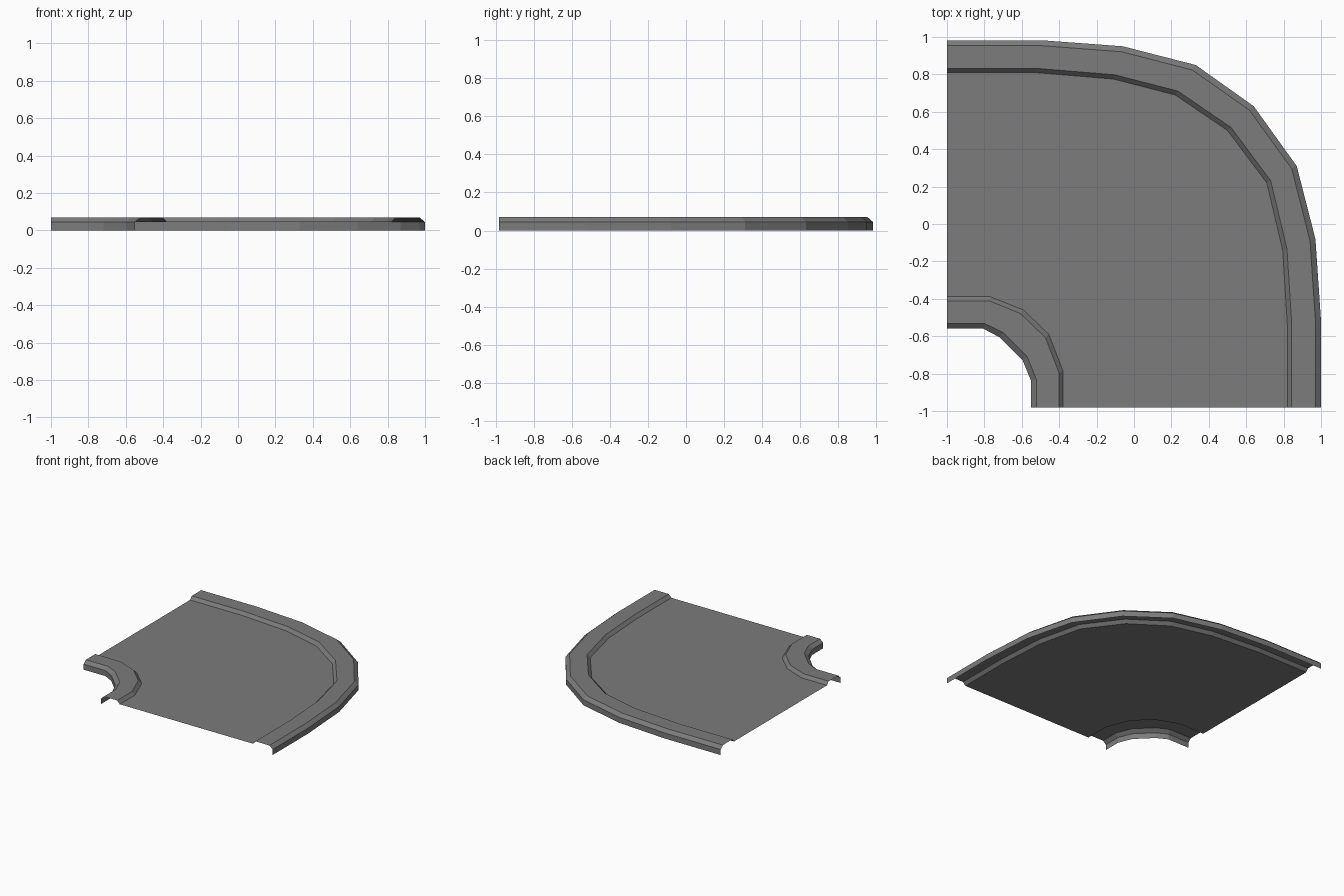
import bpy
import bmesh

if "Cube" in bpy.data.objects:
    bpy.data.objects.remove(bpy.data.objects["Cube"])

# Single flat grey for the whole tile
grey = bpy.data.materials.new("asphalt_grey")
grey.diffuse_color = (0.2, 0.2, 0.2, 1)
grey.use_nodes = True
grey.node_tree.nodes["Principled BSDF"].inputs["Base Color"].default_value = grey.diffuse_color

WALL_Z, TOP_Z = 0.045, 0.07

# Plan outlines: kerb wall line and road edge line of each kerb
outer_wall = [(1, -0.982), (1, -0.52), (0.97, -0.08), (0.87, 0.31), (0.64, 0.63),
              (0.33, 0.85), (-0.06, 0.95), (-0.49, 0.982), (-1, 0.982)]
outer_road = [(0.82, -0.982), (0.82, -0.54), (0.795, -0.14), (0.71, 0.22), (0.5, 0.5),
              (0.22, 0.69), (-0.11, 0.775), (-0.53, 0.81), (-1, 0.81)]
inner_wall = [(-1, -0.56), (-0.805, -0.56), (-0.72, -0.605), (-0.595, -0.73),
              (-0.55, -0.84), (-0.55, -0.982)]
inner_road = [(-1, -0.388), (-0.77, -0.388), (-0.59, -0.46), (-0.455, -0.59),
              (-0.38, -0.785), (-0.38, -0.982)]

# Kerb section: (fraction from wall to road edge, height)
SECTION = [(0, 0), (0, WALL_Z), (0.165, TOP_Z), (0.87, TOP_Z), (1, WALL_Z)]


def finish(name, bm):
    mesh = bpy.data.meshes.new(name)
    bm.to_mesh(mesh)
    bm.free()
    mesh.materials.append(grey)
    obj = bpy.data.objects.new(name, mesh)
    bpy.context.collection.objects.link(obj)
    return obj


def kerb(name, wall, road):
    bm = bmesh.new()
    rows = []
    for (ax, ay), (bx, by) in zip(wall, road):
        rows.append([bm.verts.new((ax + (bx - ax) * t, ay + (by - ay) * t, z))
                     for t, z in SECTION])
    for r, s in zip(rows, rows[1:]):
        for j in range(len(SECTION) - 1):
            bm.faces.new((r[j], s[j], s[j + 1], r[j + 1]))
    return finish(name, bm)


# Hollow raised kerbs
kerb("outer_kerb", outer_wall, outer_road)
kerb("inner_kerb", inner_wall, inner_road)

# Flat road sheet between the kerbs
bm = bmesh.new()
face = bm.faces.new([bm.verts.new((x, y, WALL_Z)) for x, y in outer_road + inner_road])
bmesh.ops.triangulate(bm, faces=[face])
finish("road_surface", bm)
